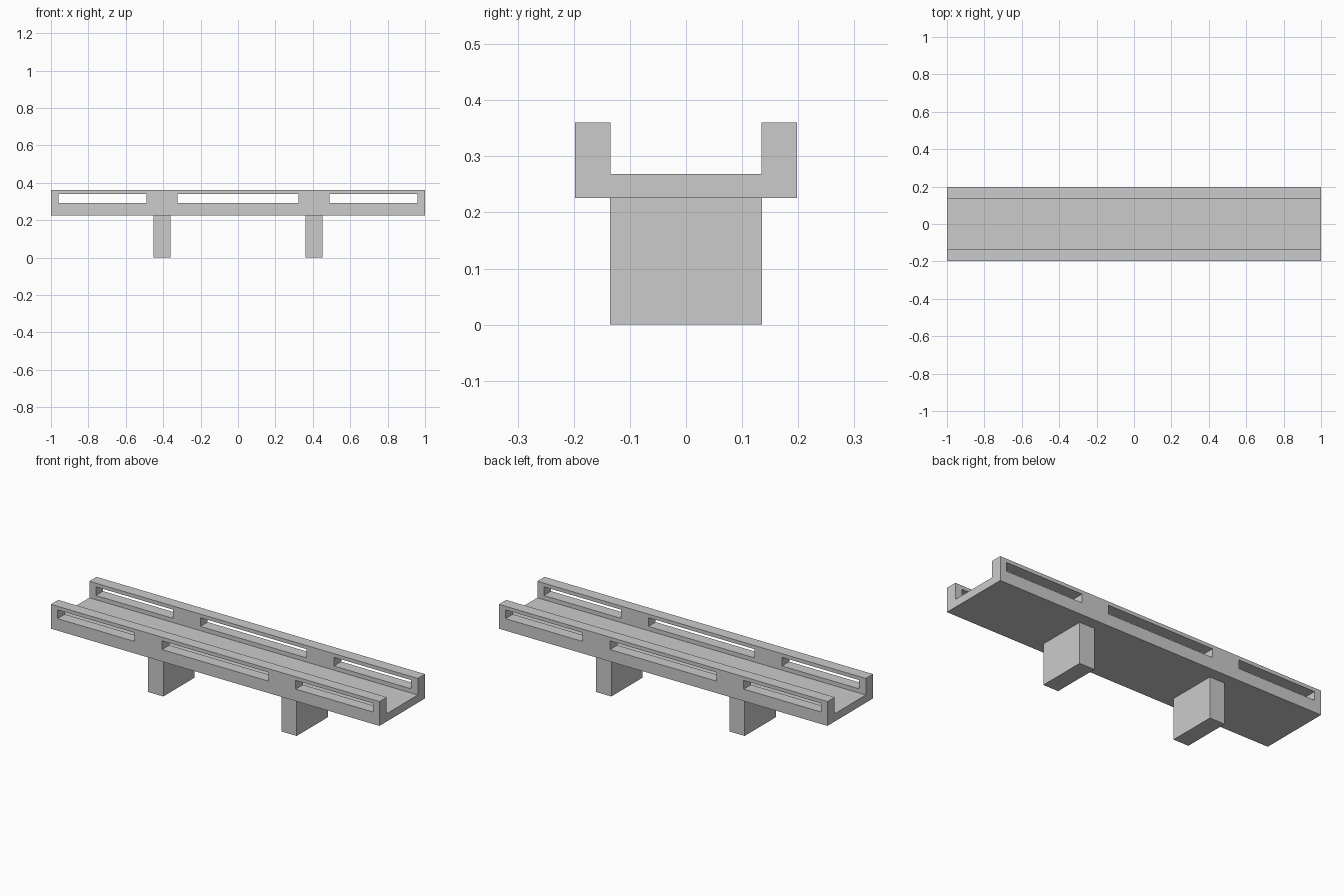
import bpy
import bmesh

if "Cube" in bpy.data.objects:
    bpy.data.objects.remove(bpy.data.objects["Cube"])

HALF_LEN = 1.0
OUT_Y, IN_Y = 0.198, 0.135
BASE_Z, DECK_Z, TOP_Z = 0.226, 0.269, 0.36


def make_object(name, bm):
    bmesh.ops.recalc_face_normals(bm, faces=bm.faces)
    mesh = bpy.data.meshes.new(name)
    bm.to_mesh(mesh)
    bm.free()
    obj = bpy.data.objects.new(name, mesh)
    bpy.context.collection.objects.link(obj)
    return obj


def add_box(bm, x0, x1, y0, y1, z0, z1):
    verts = bmesh.ops.create_cube(bm, size=1)["verts"]
    for v in verts:
        v.co = (x0 + (v.co.x + 0.5) * (x1 - x0),
                y0 + (v.co.y + 0.5) * (y1 - y0),
                z0 + (v.co.z + 0.5) * (z1 - z0))


# Deck with side parapets: U-shaped section extruded along x
half = [(OUT_Y, BASE_Z), (OUT_Y, TOP_Z), (IN_Y, TOP_Z), (IN_Y, DECK_Z)]
profile = half + [(-y, z) for y, z in reversed(half)]
bm = bmesh.new()
face = bm.faces.new([bm.verts.new((-HALF_LEN, y, z)) for y, z in profile])
ext = bmesh.ops.extrude_face_region(bm, geom=[face], use_keep_orig=True)
moved = [g for g in ext["geom"] if isinstance(g, bmesh.types.BMVert)]
bmesh.ops.translate(bm, verts=moved, vec=(2 * HALF_LEN, 0, 0))
deck = make_object("bridge_deck", bm)

# Long openings through both parapets
bm = bmesh.new()
for x0, x1 in ((-0.96, -0.49), (-0.324, 0.324), (0.49, 0.96)):
    add_box(bm, x0, x1, -0.3, 0.3, 0.292, 0.34)
cutter = make_object("slot_cutter", bm)
cutter.hide_render = True

mod = deck.modifiers.new("slots", "BOOLEAN")
mod.operation = "DIFFERENCE"
mod.solver = "EXACT"
mod.object = cutter
bpy.context.view_layer.objects.active = deck
bpy.ops.object.modifier_apply(modifier=mod.name)
bpy.data.objects.remove(cutter)

# Two supporting piers
for side, x in (("left", -0.406), ("right", 0.406)):
    bm = bmesh.new()
    add_box(bm, x - 0.046, x + 0.046, -IN_Y, IN_Y, 0, BASE_Z)
    make_object(side + "_pier", bm)
